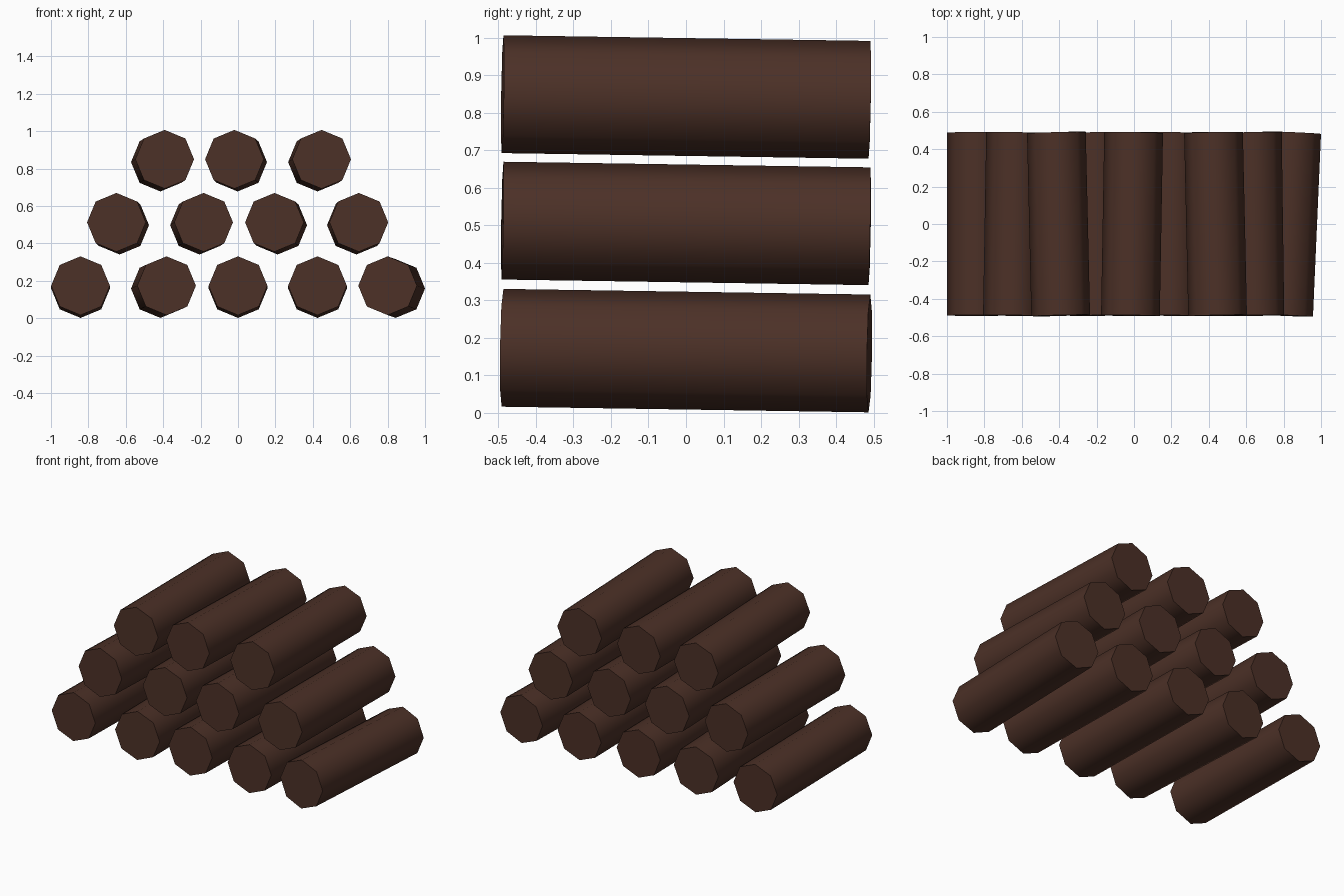
import bpy, math
from mathutils import Vector, Matrix

if "Cube" in bpy.data.objects:
    bpy.data.objects.remove(bpy.data.objects["Cube"])

RADIUS, HALF = 0.157, 0.489

bark = bpy.data.materials.new("dark_brown_wood")
bark.diffuse_color = (0.072, 0.030, 0.020, 1)
bark.use_nodes = True
bark.node_tree.nodes["Principled BSDF"].inputs["Base Color"].default_value = bark.diffuse_color

# Each row: height of log centre, then (front x, back x) of every log
ROWS = {
    "bottom": (0.166, [(-0.842, -0.842), (-0.382, -0.415), (0, 0),
                       (0.425, 0.425), (0.800, 0.843)]),
    "middle": (0.505, [(-0.650, -0.633), (-0.184, -0.206),
                       (0.195, 0.212), (0.646, 0.633)]),
    "top": (0.842, [(-0.392, -0.415), (-0.019, -0.002), (0.447, 0.425)]),
}


def add_log(name, front, back):
    """Eight-sided log running from front to back, one corner pointing up."""
    axis = (back - front).normalized()
    side = axis.cross(Vector((0, 0, 1))).normalized()
    up = side.cross(axis)
    bpy.ops.mesh.primitive_cylinder_add(vertices=8, radius=RADIUS,
                                        depth=(back - front).length)
    log = bpy.context.object
    log.name = name
    turn = Matrix((side, up, -axis)).transposed().to_4x4()
    log.matrix_world = Matrix.Translation((front + back) / 2) @ turn
    log.data.materials.append(bark)
    # smooth bark, crisp cut ends
    bpy.ops.object.shade_smooth_by_angle(angle=math.radians(60))


# Stack of logs, all dipping slightly toward the back
for row, (z, logs) in ROWS.items():
    for i, (xf, xb) in enumerate(logs, 1):
        add_log(f"{row}_log_{i}", Vector((xf, -HALF, z + 0.0075)),
                Vector((xb, HALF, z - 0.0075)))
